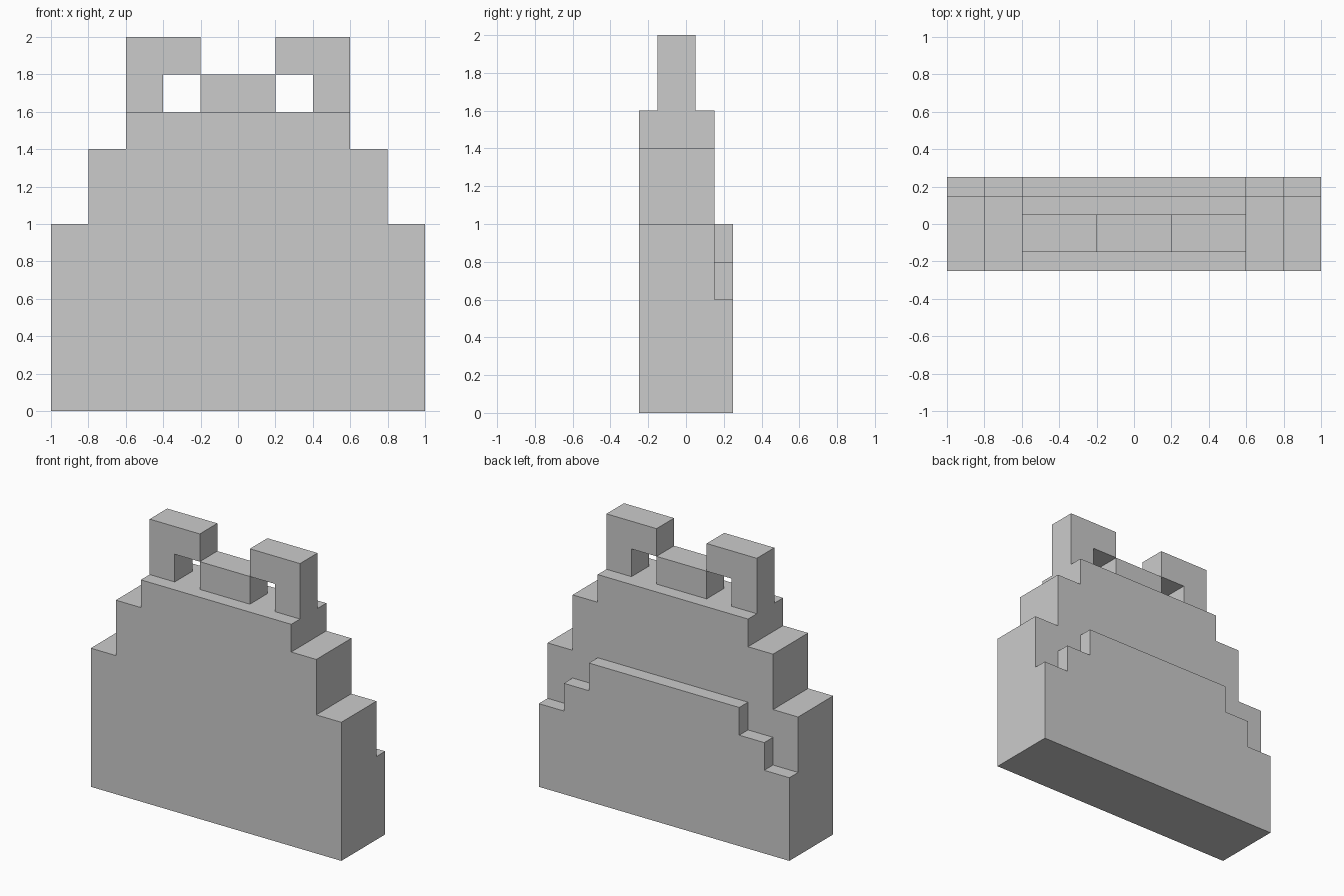
import bpy
import bmesh

if "Cube" in bpy.data.objects:
    bpy.data.objects.remove(bpy.data.objects["Cube"])


def extrude_profile(name, points, y_front, y_back):
    """Extrude an (x, z) outline along y into a solid."""
    bm = bmesh.new()
    face = bm.faces.new([bm.verts.new((x, y_front, z)) for x, z in points])
    ext = bmesh.ops.extrude_face_region(bm, geom=[face])
    verts = [g for g in ext["geom"] if isinstance(g, bmesh.types.BMVert)]
    bmesh.ops.translate(bm, verts=verts, vec=(0, y_back - y_front, 0))
    bmesh.ops.recalc_face_normals(bm, faces=bm.faces[:])
    mesh = bpy.data.meshes.new(name)
    bm.to_mesh(mesh)
    bm.free()
    obj = bpy.data.objects.new(name, mesh)
    bpy.context.collection.objects.link(obj)
    return obj


def stepped_slab(name, steps, y_front, y_back):
    """Symmetric stepped slab; steps are (half width, top z) from the bottom up."""
    right, z = [], 0.0
    for half, top in steps:
        right += [(half, z), (half, top)]
        z = top
    left = [(-x, z) for x, z in reversed(right)]
    return extrude_profile(name, right + left, y_front, y_back)


# Stepped main body and the lower stepped layer on its back
stepped_slab("body", [(1.0, 1.0), (0.8, 1.4), (0.6, 1.6)], -0.25, 0.15)
stepped_slab("back_layer", [(1.0, 0.6), (0.8, 0.8), (0.6, 1.0)], 0.15, 0.25)

# Block between the hooks
stepped_slab("top_block", [(0.2, 1.8)], -0.15, 0.05).name = "top_block"
top = bpy.data.objects["top_block"]
for v in top.data.vertices:
    v.co.z = max(v.co.z, 1.6)

# Pair of inward-facing hooks on top
hook = [(0.4, 1.6), (0.6, 1.6), (0.6, 2.0), (0.2, 2.0), (0.2, 1.8), (0.4, 1.8)]
for side, sign in (("left", -1), ("right", 1)):
    extrude_profile(side + "_hook", [(sign * x, z) for x, z in hook], -0.15, 0.05)
